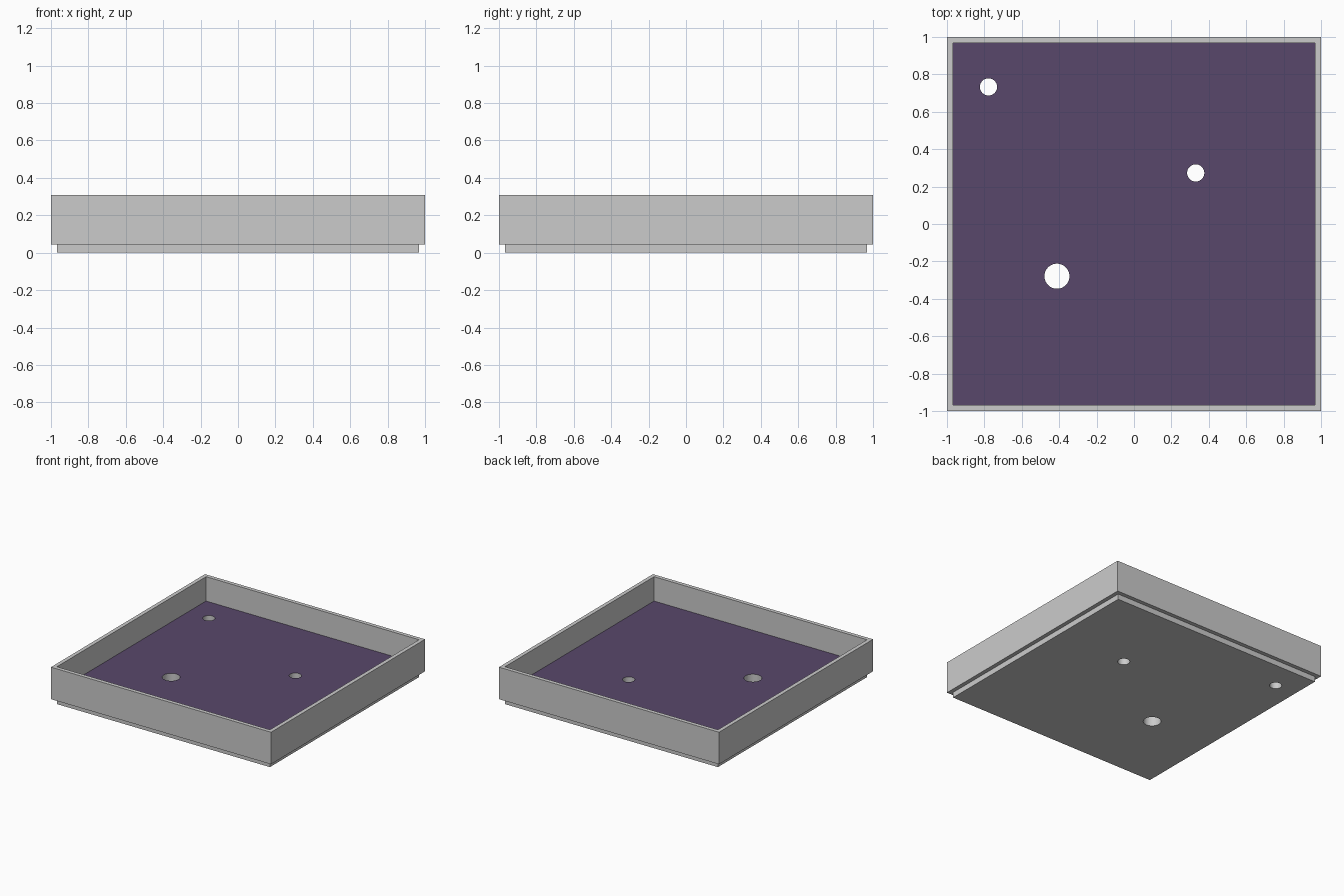
import bpy, bmesh

if "Cube" in bpy.data.objects:
    bpy.data.objects.remove(bpy.data.objects["Cube"])

# Purple for the tray floor
purple = bpy.data.materials.new("floor_purple")
purple.diffuse_color = (0.098, 0.064, 0.147, 1.0)
purple.use_nodes = True
purple.node_tree.nodes["Principled BSDF"].inputs["Base Color"].default_value = purple.diffuse_color

# Square cross-section, bottom centre outwards, up, and back in to the floor: (half width, z)
PROFILE = [(0.967, 0.0), (0.967, 0.045), (1.0, 0.045), (1.0, 0.308),
           (0.968, 0.308), (0.968, 0.108)]

# Drain holes: (x, y, radius)
HOLES = [(-0.778, 0.733, 0.046), (0.33, 0.273, 0.046), (-0.412, -0.279, 0.067)]


def square(bm, half, z):
    return [bm.verts.new((sx * half, sy * half, z))
            for sx, sy in ((-1, -1), (1, -1), (1, 1), (-1, 1))]


# Tray: plinth, walls and floor as one solid
bm = bmesh.new()
rings = [square(bm, half, z) for half, z in PROFILE]
for a, b in zip(rings, rings[1:]):
    for i in range(4):
        j = (i + 1) % 4
        bm.faces.new((a[i], a[j], b[j], b[i]))
bm.faces.new(rings[0][::-1])
floor = bm.faces.new(rings[-1])
floor.material_index = 1
bmesh.ops.recalc_face_normals(bm, faces=bm.faces[:])
mesh = bpy.data.meshes.new("tray")
bm.to_mesh(mesh)
bm.free()
mesh.materials.append(None)
mesh.materials.append(purple)
tray = bpy.data.objects.new("tray", mesh)
bpy.context.collection.objects.link(tray)

# Round holes cut through the floor
for x, y, r in HOLES:
    bpy.ops.mesh.primitive_cylinder_add(vertices=48, radius=r, depth=0.3, location=(x, y, 0.06))
    cutter = bpy.context.object
    cutter.name = "hole_cutter"
    cutter.hide_render = True
    bpy.ops.object.select_all(action='DESELECT')
    tray.select_set(True)
    bpy.context.view_layer.objects.active = tray
    cut = tray.modifiers.new("hole", 'BOOLEAN')
    cut.operation = 'DIFFERENCE'
    cut.solver = 'EXACT'
    cut.object = cutter
    bpy.ops.object.modifier_apply(modifier=cut.name)
    bpy.data.objects.remove(cutter)

# Smooth hole walls, sharp tray edges
bpy.ops.object.shade_smooth_by_angle()
